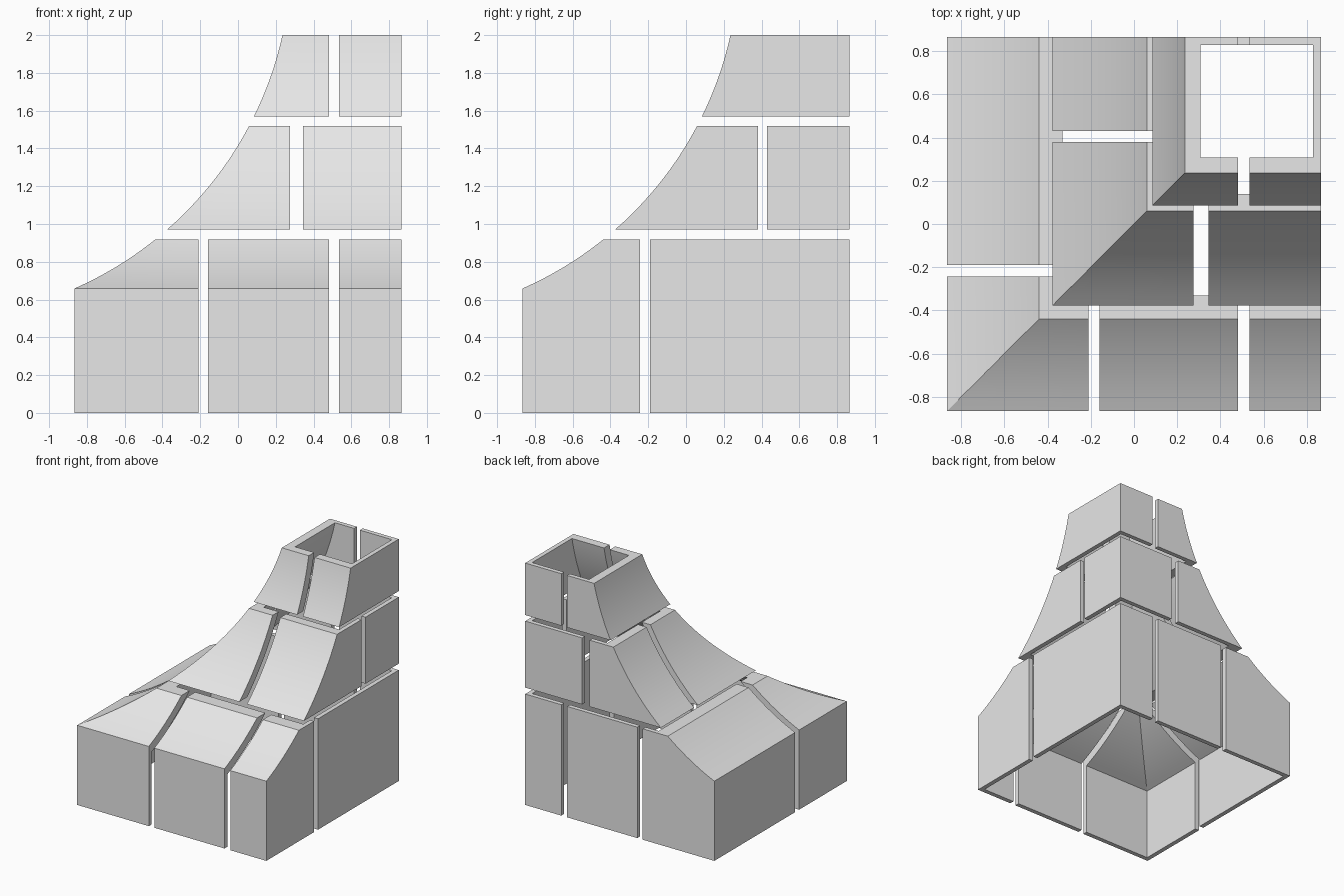
import bpy, bmesh, math

if "Cube" in bpy.data.objects:
    bpy.data.objects.remove(bpy.data.objects["Cube"], do_unlink=True)

grey = bpy.data.materials.new("plain_grey")
grey.use_nodes = True
grey.diffuse_color = (0.8, 0.8, 0.8, 1)
grey.node_tree.nodes["Principled BSDF"].inputs["Base Color"].default_value = (0.8, 0.8, 0.8, 1)

HALF = 0.865                 # half width of the base
WALL = 0.037                 # thickness of the upright walls
CX, CZ = -1.639, 2.416       # centre of the concave flare
R_OUT, R_IN = 1.92, 1.99     # outer and inner flare radii


def flare(radius, z, low):
    """Near edge of the square section at height z; upright below the arc."""
    dx = math.sqrt(max(0, radius ** 2 - (z - CZ) ** 2))
    return max(low, CX + dx)


def section(bm, z, low, high):
    return [bm.verts.new((x, y, z)) for x, y in
            ((low, low), (high, low), (high, high), (low, high))]


def heights(bottom, top, knee, steps=14):
    """Even steps over the curved part, one step over the upright part."""
    start = max(bottom, knee)
    zs = [bottom] if bottom < knee else []
    return zs + [start + (top - start) * i / steps for i in range(steps + 1)]


def skirt(bm, rings):
    for a, b in zip(rings, rings[1:]):
        for i in range(4):
            j = (i + 1) % 4
            bm.faces.new((a[i], a[j], b[j], b[i]))


def add_object(name, bm):
    bmesh.ops.recalc_face_normals(bm, faces=bm.faces)
    mesh = bpy.data.meshes.new(name)
    bm.to_mesh(mesh)
    bm.free()
    mesh.materials.append(grey)
    ob = bpy.data.objects.new(name, mesh)
    bpy.context.collection.objects.link(ob)
    return ob


def shell_tier(name, bottom, top):
    """Hollow square tube whose two near sides follow the flare."""
    bm = bmesh.new()
    low = -HALF + WALL
    knee_out = CZ - math.sqrt(R_OUT ** 2 - (-HALF - CX) ** 2)
    knee_in = CZ - math.sqrt(R_IN ** 2 - (low - CX) ** 2)
    outer = [section(bm, z, flare(R_OUT, z, -HALF), HALF)
             for z in heights(bottom, top, knee_out)]
    inner = [section(bm, z, flare(R_IN, z, low), HALF - WALL)
             for z in heights(bottom, top, knee_in)]
    skirt(bm, outer)
    skirt(bm, inner)
    skirt(bm, [outer[0], inner[0]])
    skirt(bm, [outer[-1], inner[-1]])
    return add_object(name, bm)


def cut_slot(ob, axis, start, end):
    """Upright slot through both opposite walls; axis is the one it is measured on."""
    bm = bmesh.new()
    bmesh.ops.create_cube(bm, size=1)
    for v in bm.verts:
        v.co *= 5
        v.co[axis] = end if v.co[axis] > 0 else start
    cutter = add_object("slot_cutter", bm)
    cutter.hide_render = True
    mod = ob.modifiers.new("slot", 'BOOLEAN')
    mod.operation = 'DIFFERENCE'
    mod.solver = 'EXACT'
    mod.object = cutter
    bpy.context.view_layer.objects.active = ob
    bpy.ops.object.modifier_apply(modifier=mod.name)
    bpy.data.objects.remove(cutter, do_unlink=True)


# Tiers with their slots: (axis, start, end)
tiers = (
    ("base_blocks", 0, 0.917, ((0, -0.21, -0.16), (0, 0.482, 0.535), (1, -0.243, -0.19))),
    ("middle_blocks", 0.97, 1.52, ((0, 0.275, 0.345), (1, 0.38, 0.43))),
    ("top_blocks", 1.57, 2, ((0, 0.482, 0.535),)),
)
for name, bottom, top, slots in tiers:
    tier = shell_tier(name, bottom, top)
    for slot in slots:
        cut_slot(tier, *slot)
    bpy.ops.object.select_all(action='DESELECT')
    tier.select_set(True)
    bpy.context.view_layer.objects.active = tier
    bpy.ops.object.shade_smooth_by_angle(angle=math.radians(20))
